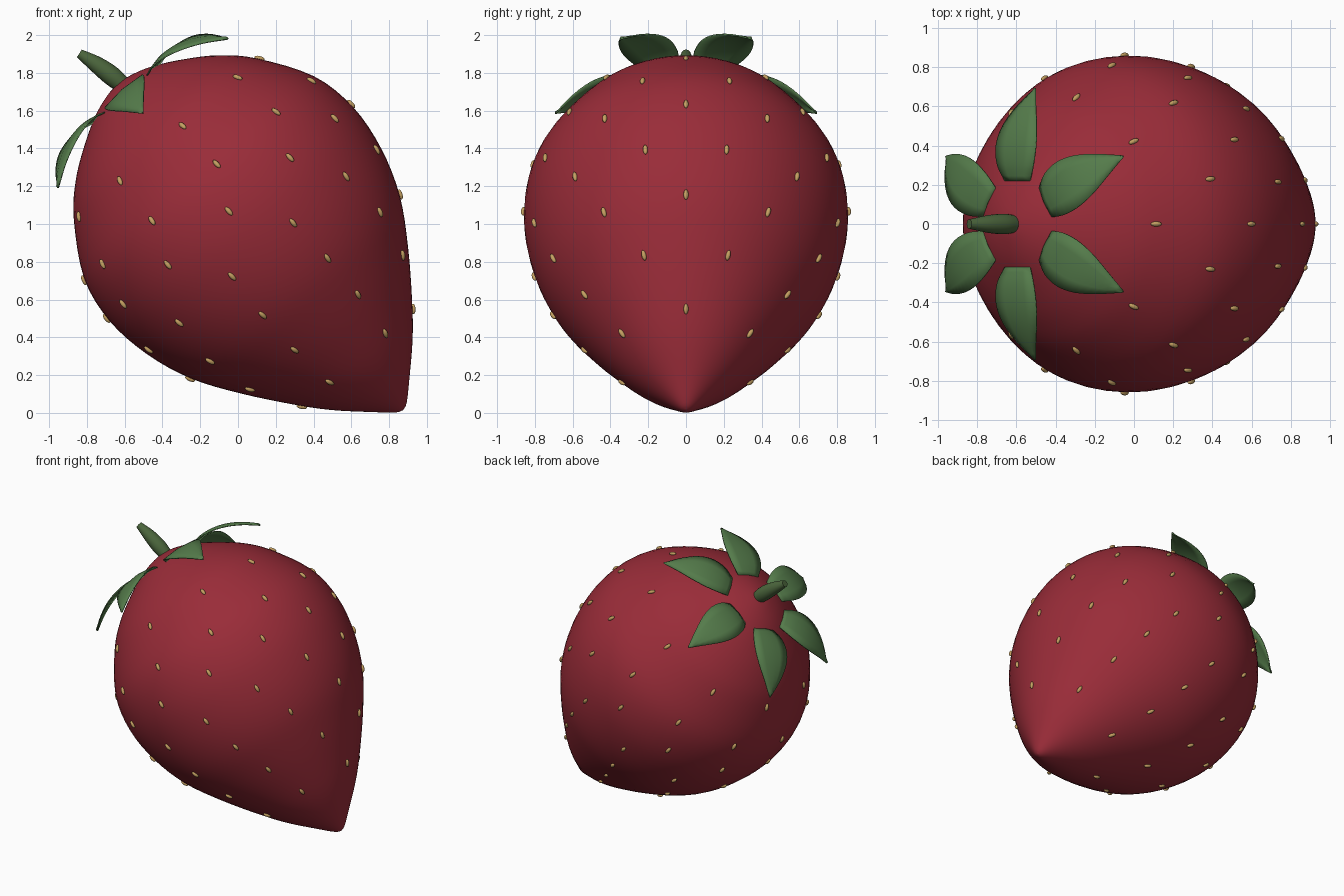
import bpy, bmesh, math
from mathutils import Matrix, Vector

if "Cube" in bpy.data.objects:
    bpy.data.objects.remove(bpy.data.objects["Cube"])

# Tilted fruit frame: local z runs from the tip to the stem
FRAME = Matrix.Translation((0.875, 0, 0.015)) @ Matrix.Rotation(-0.72, 4, 'Y')


def material(name, color):
    m = bpy.data.materials.new(name)
    m.diffuse_color = (*color, 1)
    m.use_nodes = True
    m.node_tree.nodes["Principled BSDF"].inputs["Base Color"].default_value = m.diffuse_color
    return m


RED = material("red_skin", (0.32, 0.025, 0.04))
GREEN = material("leaf_green", (0.09, 0.2, 0.07))
STEM = material("stem_green", (0.07, 0.13, 0.045))
TAN = material("seed_tan", (0.55, 0.35, 0.12))


def finish(bm, name, mat, matrix):
    bmesh.ops.recalc_face_normals(bm, faces=bm.faces[:])
    for f in bm.faces:
        f.smooth = True
    me = bpy.data.meshes.new(name)
    bm.to_mesh(me)
    bm.free()
    me.materials.append(mat)
    ob = bpy.data.objects.new(name, me)
    ob.matrix_world = matrix
    bpy.context.collection.objects.link(ob)
    return ob


def smooth_path(pts, n):
    """Catmull-Rom through the given points."""
    p = [Vector(a) for a in pts]
    p = [2 * p[0] - p[1]] + p + [2 * p[-1] - p[-2]]
    out = []
    for i in range(1, len(p) - 2):
        a, b, c, d = p[i - 1:i + 3]
        for k in range(n):
            t = k / n
            out.append(0.5 * (2 * b + (c - a) * t + (2 * a - 5 * b + 4 * c - d) * t * t
                              + (3 * b - a - 3 * c + d) * t ** 3))
    return out + [p[-2]]


# Fruit body: lathed profile (radius, height along axis)
profile = smooth_path([(0, 0), (0.04, 0.018), (0.13, 0.1), (0.285, 0.25), (0.418, 0.406),
                       (0.59, 0.635), (0.735, 0.867), (0.825, 1.117), (0.858, 1.38),
                       (0.81, 1.64), (0.645, 1.91), (0.505, 2.055), (0.355, 2.16),
                       (0.2, 2.245), (0.08, 2.285), (0, 2.295)], 4)
bm = bmesh.new()
verts = [bm.verts.new((p.x, 0, p.y)) for p in profile]
edges = [bm.edges.new(e) for e in zip(verts, verts[1:])]
bmesh.ops.spin(bm, geom=verts + edges, cent=(0, 0, 0), axis=(0, 0, 1),
               angle=2 * math.pi, steps=64, use_merge=True)
bmesh.ops.remove_doubles(bm, verts=bm.verts[:], dist=0.0005)
finish(bm, "fruit_body", RED, FRAME)


# Seeds: staggered rings of small ellipsoids lying on the skin
def skin(height):
    for a, b in zip(profile, profile[1:]):
        if a.y <= height <= b.y:
            return a.lerp(b, (height - a.y) / (b.y - a.y)), (b - a).normalized()


bm = bmesh.new()
rings = [(0.37, 6), (0.62, 8), (0.87, 10), (1.13, 12), (1.40, 12), (1.63, 11), (1.90, 9)]
for i, (height, count) in enumerate(rings):
    p, t = skin(height)
    along, out, side = Vector((t.x, 0, t.y)), Vector((t.y, 0, -t.x)), Vector((0, 1, 0))
    place = Matrix((out, side, along)).transposed().to_4x4()
    place.translation = Vector((p.x, 0, p.y)) + out * 0.004
    for k in range(count):
        turn = Matrix.Rotation(2 * math.pi * (k + 0.5 * (i % 2)) / count, 4, 'Z')
        bmesh.ops.create_uvsphere(bm, u_segments=10, v_segments=8, radius=1,
                                  matrix=turn @ place @ Matrix.Diagonal((0.013, 0.013, 0.028, 1)))
finish(bm, "seeds", TAN, FRAME)

# Leaves: six arched blades (radius, height, half width)
blade = smooth_path([(0.22, 2.238, 0.085), (0.3, 2.255, 0.122), (0.4, 2.25, 0.135),
                     (0.5, 2.222, 0.115), (0.6, 2.17, 0.064), (0.69, 2.1, 0.002)], 3)
for k in range(6):
    bm = bmesh.new()
    rows = [[bm.verts.new((r, w * f, h - 0.012 * abs(f)))
             for f in (-1, -0.5, 0, 0.5, 1)] for r, h, w in blade]
    for a, b in zip(rows, rows[1:]):
        for j in range(4):
            bm.faces.new((a[j], b[j], b[j + 1], a[j + 1]))
    turn = Matrix.Rotation(math.radians(30 + 60 * k), 4, 'Z')
    leaf = finish(bm, f"leaf_{k + 1}", GREEN, FRAME @ turn)
    mod = leaf.modifiers.new("thickness", 'SOLIDIFY')
    mod.thickness = 0.008
    mod.offset = 0

# Stem: short tapered tube with a flat cut end
path = smooth_path([(-0.61, 1.735, 0.045), (-0.67, 1.785, 0.052),
                    (-0.75, 1.845, 0.044), (-0.84, 1.903, 0.024)], 4)
bm = bmesh.new()
loops = []
for i, (x, z, r) in enumerate(path):
    a, b = path[max(i - 1, 0)], path[min(i + 1, len(path) - 1)]
    d = (b.xy - a.xy).normalized()
    loops.append([bm.verts.new((x - d.y * r * math.cos(q), r * math.sin(q), z + d.x * r * math.cos(q)))
                  for q in (2 * math.pi * k / 20 for k in range(20))])
for a, b in zip(loops, loops[1:]):
    for k in range(20):
        bm.faces.new((a[k], a[k - 1], b[k - 1], b[k]))
caps = [bm.faces.new(loops[0]), bm.faces.new(loops[-1])]
stem = finish(bm, "stem", STEM, Matrix.Identity(4))
bpy.context.view_layer.objects.active = stem
stem.select_set(True)
bpy.ops.object.shade_smooth_by_angle(angle=math.radians(40))
